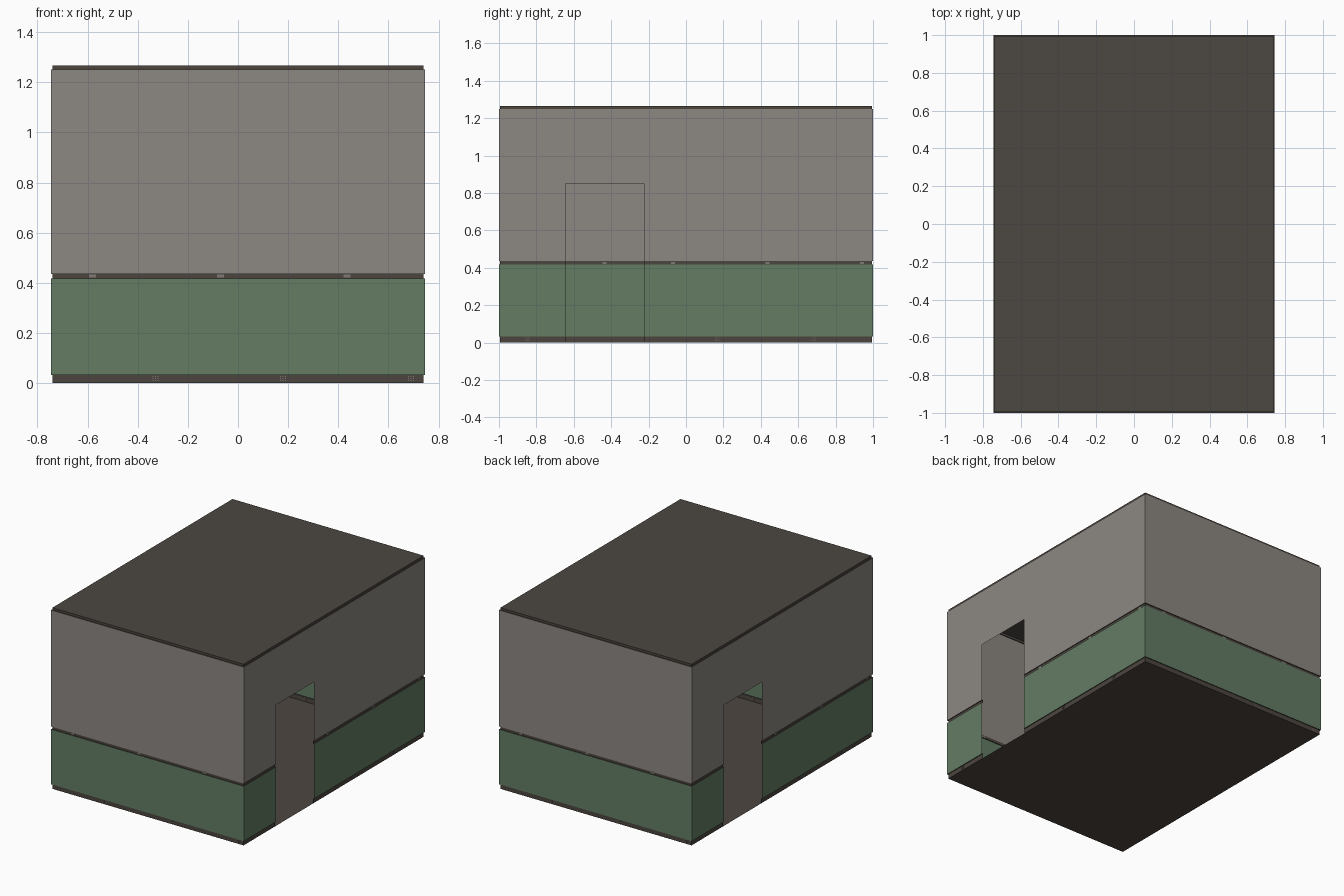
import bpy, bmesh, math

if "Cube" in bpy.data.objects:
    bpy.data.objects.remove(bpy.data.objects["Cube"])

def mat(name, rgb):
    m = bpy.data.materials.new(name)
    lin = [((c / 255 + 0.055) / 1.055) ** 2.4 for c in rgb]
    m.diffuse_color = (*lin, 1)
    m.use_nodes = True
    m.node_tree.nodes["Principled BSDF"].inputs["Base Color"].default_value = m.diffuse_color
    return m

GREY = mat("grey_plaster", (140, 135, 130))
GREEN = mat("green_paint", (99, 124, 100))
TRIM = mat("dark_trim", (76, 69, 63))
ROOF = mat("ceiling_brown", (76, 72, 66))
FLOOR = mat("floor_brown", (78, 70, 65))
PATCH = mat("worn_patch", (128, 122, 116))

HX, HY, INSET = 0.745, 1.0, 0.006
DOOR = (-0.645, -0.225)
DOOR_TOP = 0.85

def finish(name, bm, mats):
    me = bpy.data.meshes.new(name)
    bm.to_mesh(me)
    bm.free()
    for m in mats:
        me.materials.append(m)
    ob = bpy.data.objects.new(name, me)
    bpy.context.collection.objects.link(ob)
    return ob

# Plan outline, counter-clockwise, with a doorway on each long side
def plan(i):
    x, y = HX - i, HY - i
    half = [(x, -y), (x, DOOR[0]), (x, DOOR[1]), (x, y)]
    return half + [(-a, -b) for a, b in half]

# Wall profile: (height, inset); trims are shallow grooves outside, ledges inside
profile = [(0, INSET), (0.033, INSET), (0.033, 0), (0.417, 0), (0.417, INSET),
           (0.436, INSET), (0.436, 0), (DOOR_TOP, 0), (1.25, 0),
           (1.25, INSET), (1.266, INSET)]
bm = bmesh.new()
rings = [[bm.verts.new((x, y, z)) for x, y in plan(i)] for z, i in profile]
for k in range(len(rings) - 1):
    (z0, i0), (z1, i1) = profile[k], profile[k + 1]
    for j in range(8):
        if j in (1, 5) and z1 <= DOOR_TOP:
            continue  # doorway opening
        n = (j + 1) % 8
        f = bm.faces.new((rings[k][j], rings[k][n], rings[k + 1][n], rings[k + 1][j]))
        f.material_index = 2 if max(i0, i1) > 0 else (1 if z1 < 0.43 else 0)
finish("walls", bm, [GREY, GREEN, TRIM])

# Floor and flat ceiling sheets
def sheet(name, z, up, m):
    bm = bmesh.new()
    x, y = HX - INSET, HY - INSET
    f = bm.faces.new([bm.verts.new((a * x, b * y, z))
                      for a, b in ((-1, -1), (1, -1), (1, 1), (-1, 1))])
    if not up:
        f.normal_flip()
    finish(name, bm, [m])

sheet("floor", 0, False, FLOOR)
sheet("ceiling", 1.266, True, ROOF)

# Small worn patches along the trims, repeated by half-turn symmetry
bm = bmesh.new()
def patch(x, y, z, sx, sy, sz):
    for s in (1, -1):
        r = bmesh.ops.create_cube(bm, size=1)
        for v in r["verts"]:
            v.co = (s * x + v.co.x * sx, s * y + v.co.y * sy, z + v.co.z * sz)

for x in (-0.58, -0.07, 0.435):
    patch(x, -HY + INSET, 0.4265, 0.028, 0.002, 0.012)
for y in (-0.07, 0.435, 0.94):
    patch(HX - INSET, y, 0.4265, 0.002, 0.022, 0.012)
# Fine dotted patches on the skirting
for d in (-0.01, 0, 0.01):
    for z in (0.01, 0.018, 0.026):
        for x in (-0.33, 0.18, 0.69):
            patch(x + d, -HY + INSET, z, 0.004, 0.002, 0.003)
        for y in (-0.85, 0.17, 0.68):
            patch(HX - INSET, y + d, z, 0.002, 0.004, 0.003)
finish("trim_patches", bm, [PATCH])
